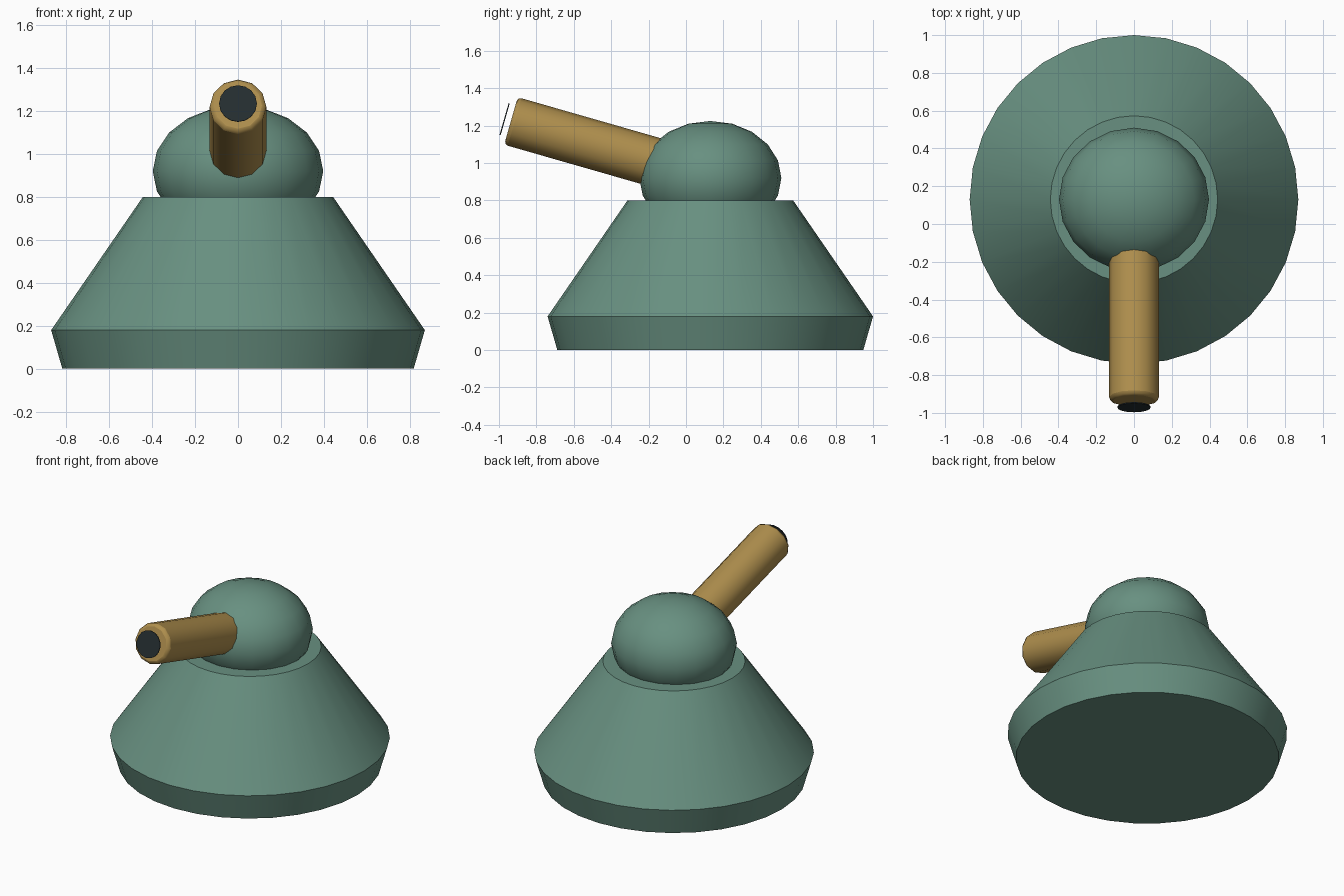
import bpy
import bmesh
import math
from mathutils import Vector

if "Cube" in bpy.data.objects:
    bpy.data.objects.remove(bpy.data.objects["Cube"])

CY = 0.13                       # turret axis in y
TILT = math.radians(16)         # barrel elevation
AIM = Vector((0, -math.cos(TILT), math.sin(TILT)))
MUZZLE = Vector((0, -0.936, 1.225))


def material(name, rgb):
    m = bpy.data.materials.new(name)
    m.diffuse_color = (*rgb, 1)
    m.use_nodes = True
    m.node_tree.nodes["Principled BSDF"].inputs["Base Color"].default_value = m.diffuse_color
    return m


GREEN = material("sage green", (0.138, 0.279, 0.218))
BRASS = material("brass", (0.43, 0.275, 0.075))
DARK = material("bore dark", (0.018, 0.027, 0.03))


def finish(obj, name, mat, angle=40):
    obj.name = name
    obj.data.materials.append(mat)
    bpy.ops.object.select_all(action='DESELECT')
    obj.select_set(True)
    bpy.context.view_layer.objects.active = obj
    bpy.ops.object.shade_smooth_by_angle(angle=math.radians(angle))
    return obj


def lathe(name, profile, sides, mat):
    """Closed solid from stacked rings of (radius, z)."""
    bm = bmesh.new()
    rings = []
    for r, z in profile:
        rings.append([bm.verts.new((r * math.cos(2 * math.pi * i / sides),
                                    r * math.sin(2 * math.pi * i / sides), z))
                      for i in range(sides)])
    for a, b in zip(rings, rings[1:]):
        for i in range(sides):
            j = (i + 1) % sides
            bm.faces.new((a[i], a[j], b[j], b[i]))
    bm.faces.new(rings[0][::-1])
    bm.faces.new(rings[-1])
    mesh = bpy.data.meshes.new(name)
    bm.to_mesh(mesh)
    bm.free()
    obj = bpy.data.objects.new(name, mesh)
    bpy.context.collection.objects.link(obj)
    return finish(obj, name, mat, 28)


def tilted_cylinder(name, radius, start, end, sides, mat, bevel=0):
    """Cylinder along the aim line, distances measured from the muzzle."""
    bpy.ops.mesh.primitive_cylinder_add(
        vertices=sides, radius=radius, depth=end - start,
        location=MUZZLE + AIM * (start + end) / 2,
        rotation=(math.pi / 2 - TILT, 0, 0))
    obj = bpy.context.object
    finish(obj, name, mat)
    if bevel:
        mod = obj.modifiers.new("rounded rims", 'BEVEL')
        mod.width = bevel
        mod.segments = 2
        mod.limit_method = 'ANGLE'
        mod.angle_limit = math.radians(50)
    return obj


# Flared pedestal with undercut skirt
base = lathe("base", [(0.818, 0), (0.87, 0.18), (0.443, 0.80)], 32, GREEN)
base.location.y = CY

# Flattened turret dome
bpy.ops.mesh.primitive_uv_sphere_add(segments=20, ring_count=10, radius=1,
                                     location=(0, CY, 0.92))
dome = bpy.context.object
dome.scale = (0.397, 0.38, 0.305)
bpy.ops.object.transform_apply(location=False, rotation=False, scale=True)
finish(dome, "dome", GREEN)

# Barrel and the dark bore plate ahead of it
tilted_cylinder("barrel", 0.132, -0.97, 0, 12, BRASS, bevel=0.02)
tilted_cylinder("bore_plate", 0.088, 0.032, 0.038, 16, DARK)
